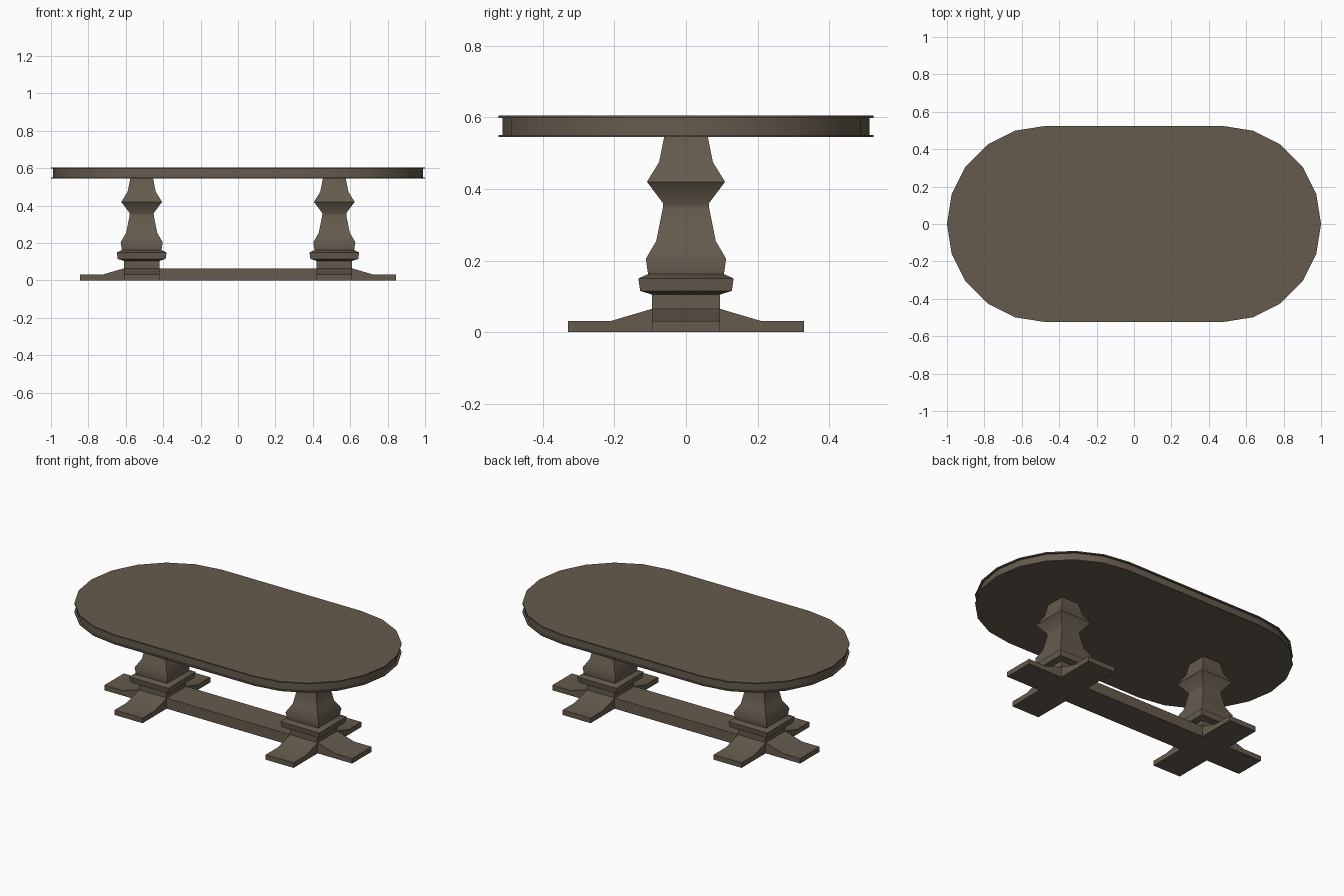
import bpy, bmesh, math

if "Cube" in bpy.data.objects:
    bpy.data.objects.remove(bpy.data.objects["Cube"])

LEG_X = 0.515    # pedestal distance from the centre
CORE = 0.095     # half width of the pedestal block, feet and stretcher


def finish(name, bm, angle):
    bmesh.ops.recalc_face_normals(bm, faces=bm.faces)
    mesh = bpy.data.meshes.new(name)
    bm.to_mesh(mesh)
    bm.free()
    ob = bpy.data.objects.new(name, mesh)
    bpy.context.collection.objects.link(ob)
    mat = bpy.data.materials.get("dark_wood")
    if mat is None:
        mat = bpy.data.materials.new("dark_wood")
        mat.diffuse_color = (0.13, 0.105, 0.075, 1)
        mat.use_nodes = True
        mat.node_tree.nodes["Principled BSDF"].inputs["Base Color"].default_value = mat.diffuse_color
    mesh.materials.append(mat)
    bpy.ops.object.select_all(action='DESELECT')
    ob.select_set(True)
    bpy.context.view_layer.objects.active = ob
    bpy.ops.object.shade_smooth_by_angle(angle=math.radians(angle))
    return ob


def loft(name, rings, angle):
    """Skin a stack of closed rings and cap both ends."""
    bm = bmesh.new()
    loops = [[bm.verts.new(p) for p in ring] for ring in rings]
    n = len(loops[0])
    for a, b in zip(loops, loops[1:]):
        for i in range(n):
            j = (i + 1) % n
            bm.faces.new((a[i], a[j], b[j], b[i]))
    bm.faces.new(loops[0])
    bm.faces.new(loops[-1])
    return finish(name, bm, angle)


def stadium(radius, z, half=0.476, steps=10):
    pts = []
    for side in (1, -1):
        for k in range(steps + 1):
            a = -math.pi / 2 + math.pi * k / steps
            pts.append((side * (half + radius * math.cos(a)), side * radius * math.sin(a), z))
    return pts


def square(h, z, cx):
    return [(cx + sx * h, sy * h, z) for sx, sy in ((-1, -1), (1, -1), (1, 1), (-1, 1))]


# Tabletop: rounded slab with a thin lip above and below a recessed edge
edge = [(0.524, 0.545), (0.524, 0.551), (0.512, 0.551),
        (0.512, 0.598), (0.524, 0.598), (0.524, 0.605)]
loft("tabletop", [stadium(r, z) for r, z in edge], 30)

# Square baluster pedestals (half width, height)
profile = [(CORE, 0.0), (CORE, 0.105), (0.128, 0.115), (0.133, 0.15),
           (0.106, 0.162), (0.112, 0.205), (0.083, 0.255), (0.065, 0.345),
           (0.064, 0.36), (0.109, 0.42), (0.075, 0.475), (0.061, 0.546)]

# Foot cross-section along its length (distance from pedestal axis, top height)
foot = [(CORE, 0.065), (0.21, 0.031), (0.33, 0.031)]

for sx, side in ((-1, "left"), (1, "right")):
    cx = sx * LEG_X
    loft(side + "_pedestal", [square(h, z, cx) for h, z in profile], 50)
    # Three feet: outward, front and back
    for dx, dy, label in ((sx, 0, "outer"), (0, -1, "front"), (0, 1, "back")):
        rings = []
        for d, top in foot:
            rings.append([(cx + dx * d - dy * w, dy * d + dx * w, z)
                          for w, z in ((-CORE, 0), (CORE, 0), (CORE, top), (-CORE, top))])
        loft(f"{side}_{label}_foot", rings, 35)

# Stretcher joining the pedestals
inner = LEG_X - CORE
loft("stretcher", [[(x, y, z) for y, z in ((-CORE, 0), (CORE, 0), (CORE, 0.065), (-CORE, 0.065))]
                   for x in (-inner, inner)], 35)
